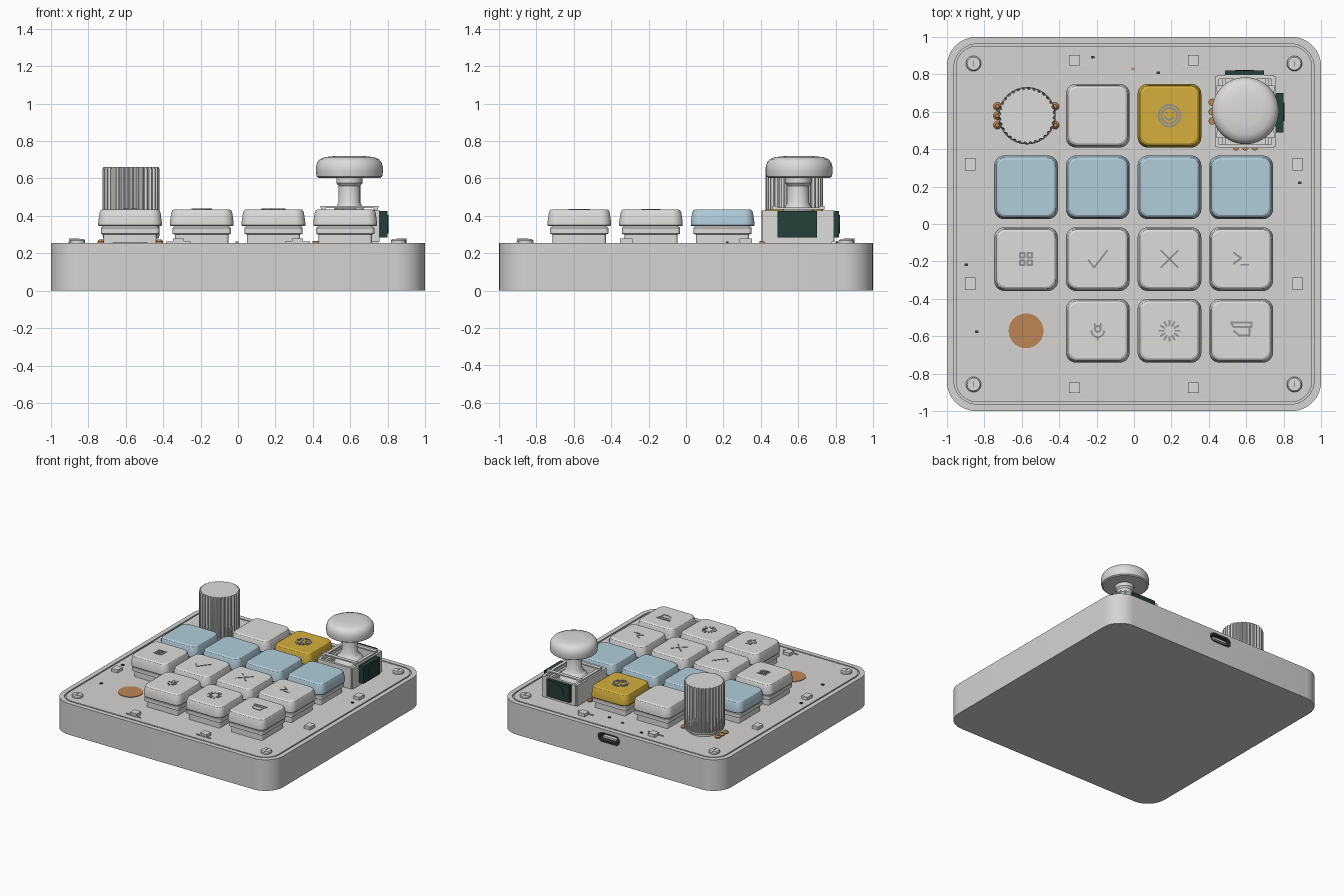
import bpy
import bmesh
from math import sin, cos, pi, atan2
from mathutils import Matrix, Vector

default = bpy.data.objects.get("Cube")
if default:
    bpy.data.objects.remove(default)


def material(name, red, green, blue):
    mat = bpy.data.materials.new(name)
    mat.use_nodes = True
    mat.diffuse_color = (red, green, blue, 1)
    shader = next(n for n in mat.node_tree.nodes if n.type == 'BSDF_PRINCIPLED')
    shader.inputs["Base Color"].default_value = (red, green, blue, 1)
    return mat


CASE = material("case_grey", .67, .66, .645)
CAP = material("cap_grey", .72, .715, .70)
BLUE = material("pale_blue", .44, .61, .71)
GOLD = material("golden_yellow", .66, .43, .045)
COPPER = material("copper", .51, .24, .09)
GREEN = material("dark_green", .018, .05, .04)
DARK = material("charcoal", .04, .04, .04)
ICON = material("icon_grey", .3, .3, .3)
made = []


def finish(bm, name, mat, location=(0, 0, 0)):
    bmesh.ops.recalc_face_normals(bm, faces=bm.faces)
    mesh = bpy.data.meshes.new(name)
    bm.to_mesh(mesh)
    bm.free()
    mesh.materials.append(mat)
    obj = bpy.data.objects.new(name, mesh)
    obj.location = location
    bpy.context.collection.objects.link(obj)
    made.append(obj)
    return obj


def skin(name, rings, mat, location=(0, 0, 0)):
    """Join matching rings of points and cap both ends."""
    bm = bmesh.new()
    loops = [[bm.verts.new(p) for p in ring] for ring in rings]
    for low, high in zip(loops, loops[1:]):
        for i in range(len(low)):
            bm.faces.new((low[i - 1], low[i], high[i], high[i - 1]))
    bm.faces.new(loops[0])
    bm.faces.new(loops[-1])
    return finish(bm, name, mat, location)


def rounded(hx, hy, radius, z, steps=8):
    """Ring of points around a rounded rectangle."""
    ring = []
    for quarter, (sx, sy) in enumerate(((1, 1), (-1, 1), (-1, -1), (1, -1))):
        for i in range(steps + 1):
            a = (quarter + i / steps) * pi / 2
            ring.append((sx * (hx - radius) + radius * cos(a),
                         sy * (hy - radius) + radius * sin(a), z))
    return ring


def pad(name, levels, mat, location=(0, 0, 0)):
    """Square rounded body from (half width, corner radius, z) levels."""
    return skin(name, [rounded(h, h, r, z) for h, r, z in levels], mat, location)


def turned(name, profile, mat, location=(0, 0, 0), sides=48):
    rings = [[(r * cos(i * 2 * pi / sides), r * sin(i * 2 * pi / sides), z)
              for i in range(sides)] for r, z in profile]
    return skin(name, rings, mat, location)


def box(name, center, size, mat):
    bm = bmesh.new()
    bmesh.ops.create_cube(bm, size=1, matrix=Matrix.Diagonal((*size, 1)))
    return finish(bm, name, mat, center)


def icon(name, lines, location, mat=ICON, width=.01):
    """Thin raised strokes following polylines."""
    bm = bmesh.new()
    for line in lines:
        for a, b in zip(line, line[1:]):
            a, b = Vector(a), Vector(b)
            mid, way = (a + b) / 2, b - a
            matrix = (Matrix.Translation((mid.x, mid.y, 0))
                      @ Matrix.Rotation(atan2(way.y, way.x), 4, 'Z')
                      @ Matrix.Diagonal((way.length + width * .6, width, .006, 1)))
            bmesh.ops.create_cube(bm, size=1, matrix=matrix)
    return finish(bm, name, mat, location)


def arc(radius, start, end, steps=16, y=0):
    return [(radius * cos(start + (end - start) * i / steps),
             y + radius * sin(start + (end - start) * i / steps)) for i in range(steps + 1)]


# Case with a groove around the top plate and a port opening at the back
TOP = .255
case = pad("case", [(1, .16, 0), (1, .16, TOP), (.962, .125, TOP), (.962, .125, .24),
                    (.952, .115, .24), (.952, .115, TOP)], CASE)
case.data.materials.append(DARK)
to_back = Matrix.Rotation(-pi / 2, 4, 'X')
cutter = skin("port_cutter", [rounded(.1, .04, .039, z) for z in (-.1, .1)], DARK)
cutter.matrix_world = Matrix.Translation((0, 1, .19)) @ to_back
cutter.hide_render = True
cutter.hide_set(True)
made.remove(cutter)
cut = case.modifiers.new("port_opening", 'BOOLEAN')
cut.object = cutter
cut.operation = 'DIFFERENCE'
liner = skin("port_liner", [rounded(.099, .039, .038, -.09), rounded(.099, .039, .038, -.003),
                            rounded(.082, .026, .025, -.003), rounded(.082, .026, .025, -.08)], DARK)
liner.matrix_world = cutter.matrix_world = Matrix.Translation((0, 1, .19)) @ to_back
box("port_tongue", (0, .96, .19), (.12, .07, .016), CAP)

# Keys on a four by four grid; three corners hold other controls
PITCH = .383
columns = [(i - 1.5) * PITCH - .002 for i in range(4)]
rows = [(1.5 - i) * PITCH + .004 for i in range(4)]
for r, y in enumerate(rows):
    for c, x in enumerate(columns):
        if (r, c) in ((0, 0), (0, 3), (3, 0)):
            continue
        color = BLUE if r == 1 else GOLD if (r, c) == (0, 2) else CAP
        pad("key_switch", [(.142, .015, TOP), (.142, .015, .3), (.156, .02, .305),
                           (.156, .02, .335), (.14, .02, .35)], CAP, (x, y, 0))
        pad("keycap", [(.166, .05, .345), (.17, .054, .35), (.17, .054, .365), (.163, .05, .415),
                       (.158, .048, .428), (.148, .042, .435)], color, (x, y, 0))

# Key symbols
FACE = .435


def on_key(name, row, column, lines):
    icon(name, lines, (columns[column], rows[row], FACE))


full = 2 * pi
on_key("smile_symbol", 0, 2, [arc(.058, 0, full, 24), arc(.042, 0, full, 24),
                             arc(.022, -pi * .9, -pi * .1, 8),
                             [(-.016, .012), (-.016, .02)], [(.016, .012), (.016, .02)]])
s = .012
on_key("grid_symbol", 2, 0, [[(x + dx * s, y + dy * s) for dx, dy in
                             ((-1, -1), (1, -1), (1, 1), (-1, 1), (-1, -1))]
                            for x in (-.02, .02) for y in (-.02, .02)])
on_key("check_symbol", 2, 1, [[(-.05, -.005), (-.02, -.045), (.05, .045)]])
on_key("cross_symbol", 2, 2, [[(-.045, -.045), (.045, .045)], [(-.045, .045), (.045, -.045)]])
on_key("prompt_symbol", 2, 3, [[(-.04, .035), (0, .005), (-.04, -.025)], [(0, -.03), (.04, -.03)]])
on_key("microphone_symbol", 3, 1, [arc(.034, -pi, 0, 10), arc(.016, -pi, pi, 10, .01),
                                  [(-.016, .01), (-.016, .04)], [(.016, .01), (.016, .04)],
                                  [(0, -.034), (0, -.05)]])
on_key("burst_symbol", 3, 2, [[(q * cos(i * pi / 6), q * sin(i * pi / 6)) for q in (.03, .055)]
                             for i in range(12)])
on_key("card_symbol", 3, 3, [[(-.055, .045), (.055, .045), (.055, .02), (-.04, .02), (-.055, .045)],
                            [(-.04, 0), (-.01, -.025), (.045, -.025), (.045, .02)]])

# Ridged knob
kx, ky = columns[0] + .005, rows[0]
ridges = 32


def gear(outer, inner, z):
    return [((outer if i % 4 < 2 else inner) * cos(i * pi / ridges / 2),
             (outer if i % 4 < 2 else inner) * sin(i * pi / ridges / 2), z)
            for i in range(ridges * 4)]


skin("knob", [gear(.148, .148, .28), gear(.153, .153, .3), gear(.153, .142, .42),
              gear(.153, .142, .65), gear(.148, .14, .66)], CAP, (kx, ky, 0))
turned("knob_base", [(.12, TOP), (.12, .29)], CAP, (kx, ky, 0))
for dx, dys in ((-.158, (-1, 0, 1)), (.15, (-1, 1))):
    for dy in dys:
        turned("knob_pin", [(.022, TOP), (.022, .262), (.01, .275)], COPPER,
               (kx + dx, ky + dy * .05, 0), 16)

# Joystick housing, sensors and pins
jx, jy = .595, .6
box("joystick_base", (jx, jy, .3), (.31, .36, .09), CAP)
for side in (-1, 1):
    box("joystick_side_wall", (jx + side * .15, jy, .345), (.02, .38, .17), CAP)
    box("joystick_end_wall", (jx, jy + side * .185, .345), (.3, .02, .17), CAP)
    box("joystick_rail", (jx + side * .115, jy, .4), (.02, .35, .03), CAP)
    box("joystick_top_strip", (jx, jy + side * .125, .448), (.31, .03, .01), CAP)
    box("joystick_top_bar", (jx + side * .14, jy, .44), (.025, .28, .01), CAP)
box("side_sensor", (.777, jy - .005, .355), (.042, .21, .14), GREEN)
box("back_sensor", (.59, .798, .355), (.21, .042, .14), GREEN)
turned("side_sensor_disc", [(.05, 0), (.05, .006)], GREEN, (.797, jy, .355), 24).rotation_euler.y = pi / 2
turned("back_sensor_disc", [(.05, 0), (.05, .006)], GREEN, (.59, .817, .355), 24).rotation_euler.x = -pi / 2
for i in (-1, 0, 1):
    turned("joystick_left_pin", [(.02, TOP), (.02, .265)], COPPER, (.418, jy + i * .05, 0), 16)
    turned("joystick_front_pin", [(.018, TOP), (.018, .265)], COPPER, (jx + i * .05, .41, 0), 16)

# Joystick stem and mushroom cap
turned("joystick_dome", [(.12, .33), (.115, .38), (.095, .42), (.06, .45), (.03, .46)], CAP, (jx, jy, 0))
turned("joystick_stem", [(.075, .44), (.058, .47), (.058, .56), (.07, .575), (.07, .61)], CAP, (jx, jy, 0))
turned("joystick_cap", [(.165, .603), (.175, .61), (.179, .635), (.179, .66), (.172, .685), (.157, .703),
                        (.13, .714), (.08, .719), (.03, .72)], CAP, (jx, jy + .005, 0))

# Copper touch pad
turned("touch_pad", [(.093, TOP), (.093, .259)], COPPER, (columns[0], rows[3], 0))

# Corner screws and edge lights
for sx in (-1, 1):
    for sy in (-1, 1):
        spot = (sx * .857, sy * .857, 0)
        turned("corner_screw", [(.041, TOP), (.041, .268), (.034, .276)], CAP, spot, 32)
        box("screw_slot", (spot[0], spot[1], .277), (.006, .03, .003), ICON)
        lx, ly = sx * .318, sy * .875
        box("edge_light", (lx, ly, .267), (.06, .055, .025), CAP)
        box("edge_light_leads", (lx, ly - .027, .259), (.135, .006, .008), CAP)
        box("side_light", (sx * .875, sy * .32, .267), (.055, .066, .025), CAP)

# Tiny board components
for x, y, mat in ((-.005, .83, COPPER), (.13, .807, DARK), (-.22, .89, DARK),
                  (.885, .22, DARK), (-.895, -.217, DARK), (-.84, -.575, DARK)):
    box("board_component", (x, y, .259), (.018, .014, .008), mat)

# Smooth rounded surfaces while keeping the edges crisp
bpy.ops.object.select_all(action='DESELECT')
for obj in made:
    obj.select_set(True)
bpy.context.view_layer.objects.active = case
bpy.ops.object.shade_smooth_by_angle(angle=pi / 6)
